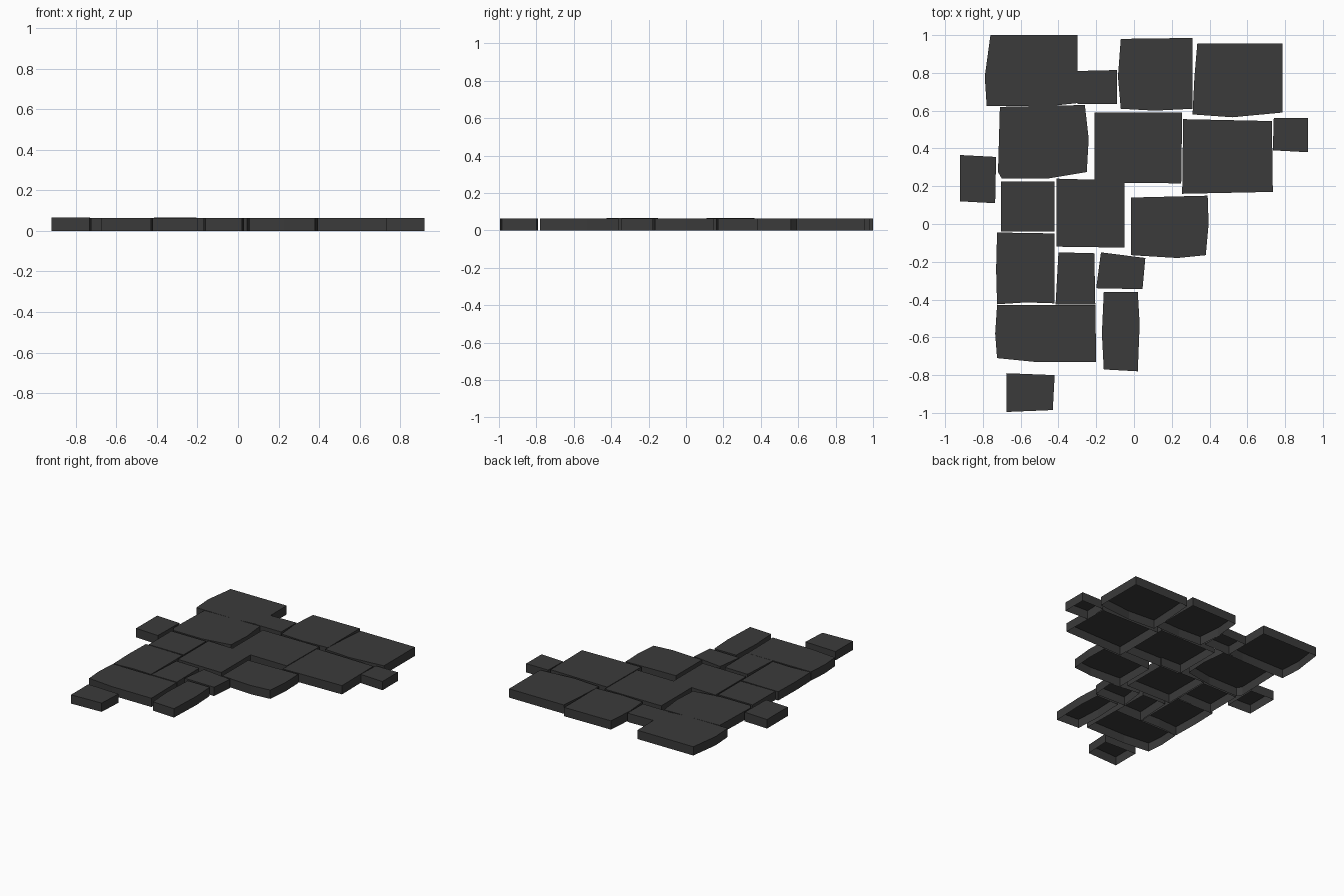
import bpy
import bmesh

# Remove the default cube
default_cube = bpy.data.objects.get("Cube")
if default_cube:
    bpy.data.objects.remove(default_cube, do_unlink=True)

# Dark slate material
slate = bpy.data.materials.new("dark slate grey")
slate.use_nodes = True
slate_colour = (0.043, 0.043, 0.043, 1)
slate.diffuse_color = slate_colour
shader = next(n for n in slate.node_tree.nodes if n.type == "BSDF_PRINCIPLED")
shader.inputs["Base Color"].default_value = slate_colour
shader.inputs["Roughness"].default_value = 0.9

THICKNESS = 0.065


def paving_slab(name, *outline, height=THICKNESS):
    """Thin open-bottomed slab; the outline runs clockwise in hundredths."""
    bm = bmesh.new()
    points = [(x / 100, y / 100) for x, y in reversed(outline)]
    top = [bm.verts.new((x, y, height)) for x, y in points]
    base = [bm.verts.new((x, y, 0)) for x, y in points]
    bm.faces.new(top)
    for i in range(len(points)):
        j = (i + 1) % len(points)
        bm.faces.new((base[i], base[j], top[j], top[i]))
    mesh = bpy.data.meshes.new(name)
    bm.to_mesh(mesh)
    bm.free()
    mesh.materials.append(slate)
    slab = bpy.data.objects.new(name, mesh)
    bpy.context.collection.objects.link(slab)
    return slab


# Back row
paving_slab("back_right_slab", (-76, 100), (-30, 100), (-30, 64),
            (-44, 62.5), (-78, 62.5), (-79, 78))
paving_slab("back_small_slab", (-30, 81), (-9, 81.5), (-9, 63.5), (-30, 63.5))
paving_slab("back_middle_slab", (-7, 98), (31, 98.5), (31, 61),
            (11, 60), (-7, 61), (-8.5, 78))
paving_slab("back_left_slab", (33.5, 95.5), (78.5, 95.5), (78.5, 59),
            (52, 56.5), (31, 58), (32, 78))

# Second row
paving_slab("second_right_slab", (-71, 62), (-26, 63), (-24, 45),
            (-25, 27.5), (-46, 24), (-70, 24), (-72, 27.5))
paving_slab("second_middle_slab", (-21, 59), (25.5, 59), (25, 21.5), (-21, 22))
paving_slab("second_left_slab", (26, 55.5), (73, 54.5), (73.5, 17), (25.5, 16))
paving_slab("left_outlier_slab", (74, 56), (92, 56), (92, 38), (73.5, 39))

# Middle row
paving_slab("right_outlier_slab", (-92, 36.5), (-73, 35.5), (-73.5, 11),
            (-92, 12), height=0.067)
paving_slab("middle_right_slab", (-70.5, 22.5), (-42, 22.5), (-42, -4),
            (-70.5, -4))
paving_slab("middle_slab", (-41, 24), (-5, 23), (-5, -12.5), (-41, -12))
paving_slab("middle_left_slab", (-1.5, 14), (39, 15), (39.5, 0),
            (38, -16.5), (23, -18), (-1.5, -16.5))

# Fourth row
paving_slab("fourth_right_slab", (-72.5, -4.5), (-42, -5), (-42, -42),
            (-57, -41.5), (-72.5, -42.5), (-73, -24))
paving_slab("fourth_middle_slab", (-40, -15), (-21, -15.5), (-20.5, -42.5),
            (-41.5, -42.5), height=0.067)
paving_slab("fourth_left_slab", (-17.5, -15), (6, -18), (4.5, -34.5),
            (-20, -34))

# Front rows
paving_slab("front_wide_slab", (-72.5, -43), (-20.5, -43), (-20, -73),
            (-52.5, -73), (-72.5, -71), (-73.5, -58))
paving_slab("front_narrow_slab", (-16, -36), (2, -36), (3, -53),
            (2, -78), (-16, -77), (-17, -58))
paving_slab("front_outlier_slab", (-67.5, -79), (-42, -80), (-43, -98.5),
            (-67.5, -99.5))
